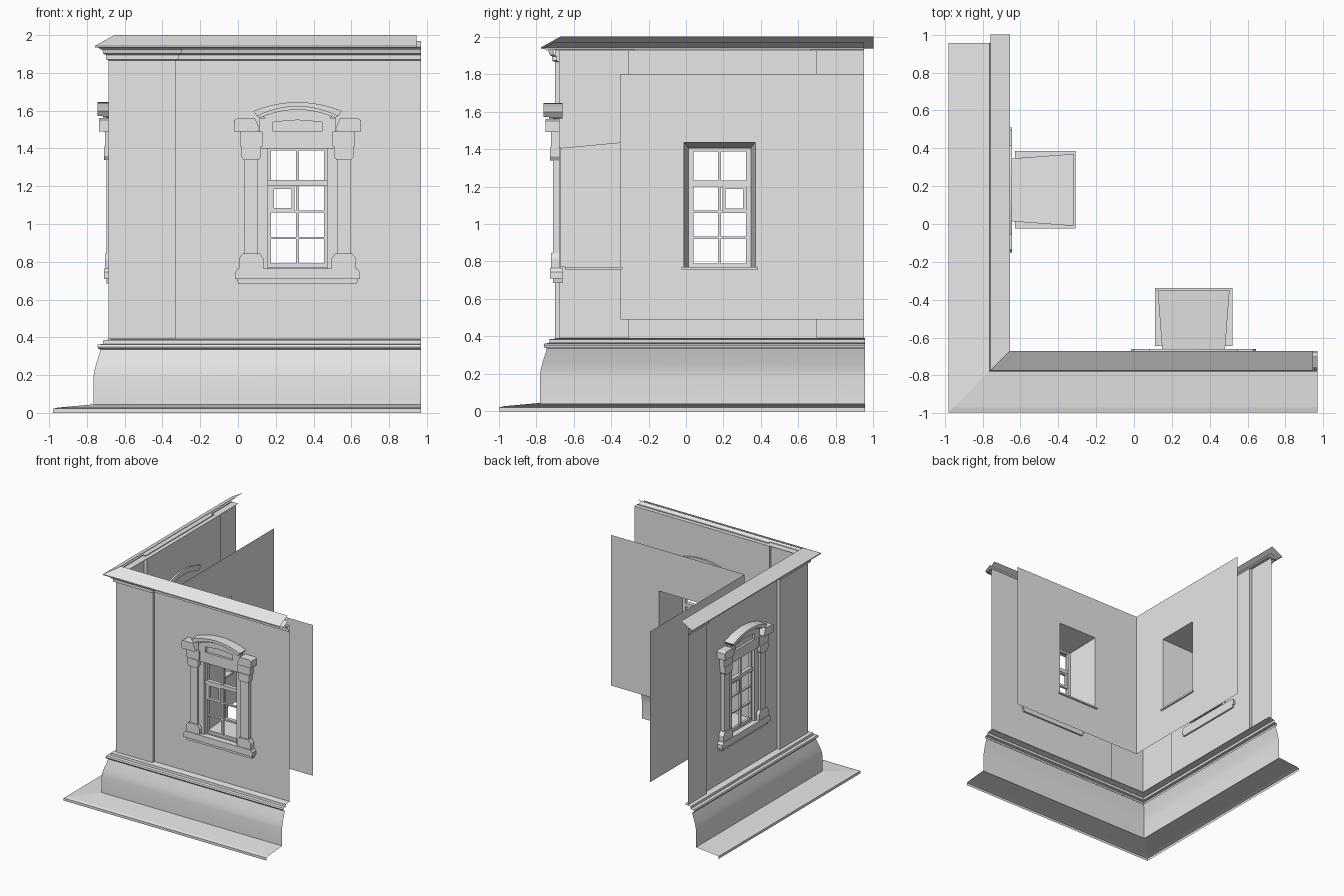
import bpy, bmesh, math
from mathutils import Vector

if "Cube" in bpy.data.objects:
    bpy.data.objects.remove(bpy.data.objects["Cube"])

plaster = bpy.data.materials.new("plaster grey")
plaster.use_nodes = True
GREY = (0.8, 0.8, 0.8, 1)
plaster.diffuse_color = GREY
plaster.node_tree.nodes["Principled BSDF"].inputs["Base Color"].default_value = GREY


def finish(name, bm, loc=(0, 0, 0), turn=0, smooth=False):
    mesh = bpy.data.meshes.new(name)
    bm.to_mesh(mesh)
    bm.free()
    mesh.materials.append(plaster)
    ob = bpy.data.objects.new(name, mesh)
    ob.location = loc
    ob.rotation_euler.z = turn
    bpy.context.collection.objects.link(ob)
    if smooth:
        bpy.ops.object.select_all(action='DESELECT')
        ob.select_set(True)
        bpy.context.view_layer.objects.active = ob
        bpy.ops.object.shade_smooth_by_angle(angle=math.radians(30))
    return ob


def sweep(name, path, profile, smooth=False):
    """Mitred sweep of (outward, height) points along a right-angled plan path."""
    bm = bmesh.new()
    pts = [Vector(p) for p in path]
    normals = []
    for a, b in zip(pts, pts[1:]):
        d = (b - a).normalized()
        normals.append(Vector((-d.y, d.x)))
    rows = []
    for i, p in enumerate(pts):
        near = normals[max(i - 1, 0):i + 1]
        off = near[0] if len(near) == 1 else near[0] + near[1]
        rows.append([bm.verts.new((p.x + off.x * d, p.y + off.y * d, z)) for d, z in profile])
    for r, s in zip(rows, rows[1:]):
        for k in range(len(profile) - 1):
            bm.faces.new((s[k], r[k], r[k + 1], s[k + 1]))
    bmesh.ops.reverse_faces(bm, faces=bm.faces)
    finish(name, bm, smooth=smooth)


def prism(bm, outline, w0, w1):
    """Extrude a (u, z) outline between two depths."""
    a = [bm.verts.new((u, w0, z)) for u, z in outline]
    b = [bm.verts.new((u, w1, z)) for u, z in outline]
    faces = [bm.faces.new(a), bm.faces.new(b[::-1])]
    n = len(a)
    for i in range(n):
        faces.append(bm.faces.new((a[i], b[i], b[(i + 1) % n], a[(i + 1) % n])))
    bmesh.ops.recalc_face_normals(bm, faces=faces)


def box(bm, u0, u1, z0, z1, w0, w1):
    prism(bm, [(u0, z0), (u1, z0), (u1, z1), (u0, z1)], w0, w1)


def ring(bm, outer, inner, w0, w1):
    """Four faces between two rectangles (u0, u1, z0, z1)."""
    def corners(r, w):
        u0, u1, z0, z1 = r
        return [bm.verts.new((u, w, z)) for u, z in ((u0, z0), (u1, z0), (u1, z1), (u0, z1))]
    a, b = corners(outer, w0), corners(inner, w1)
    for i in range(4):
        j = (i + 1) % 4
        bm.faces.new((a[i], a[j], b[j], b[i]))


def arc(top, bend, half, n=12):
    us = [half * (2 * i / n - 1) for i in range(n + 1)]
    return [(u, top - bend * u * u) for u in us]


def wall_bay(side, loc, turn, span, inner_span, depth):
    hole = (-0.165, 0.165, 0.77, 1.405)
    inner_hole = (-0.19, 0.19, 0.77, 1.435)

    bm = bmesh.new()
    ring(bm, (*span, 0.39, 1.925), hole, 0, 0)
    finish(side + "_outer_wall", bm, loc, turn)

    bm = bmesh.new()
    ring(bm, (*inner_span, 0.49, 1.8), inner_hole, depth, depth)
    bmesh.ops.reverse_faces(bm, faces=bm.faces)
    finish(side + "_inner_wall", bm, loc, turn)

    # splayed opening and inside sill
    bm = bmesh.new()
    ring(bm, hole, inner_hole, 0, depth)
    finish(side + "_window_reveal", bm, loc, turn)
    bm = bmesh.new()
    box(bm, -0.205, 0.205, 0.757, 0.771, 0.03, depth + 0.012)
    finish(side + "_inner_sill", bm, loc, turn)

    # window bars, transom and small vent sash
    bm = bmesh.new()
    for s in (-1, 1):
        box(bm, *sorted((s * 0.14, s * 0.166)), 0.77, 1.405, 0.008, 0.035)
    for z0, z1 in ((0.77, 0.79), (0.92, 0.932), (1.06, 1.072), (1.388, 1.405)):
        box(bm, -0.15, 0.15, z0, z1, 0.01, 0.03)
    box(bm, -0.008, 0.008, 0.78, 1.4, 0.006, 0.03)
    box(bm, -0.163, 0.163, 1.2, 1.232, -0.004, 0.03)
    for u in (-0.14, -0.031):
        box(bm, u, u + 0.016, 1.07, 1.2, 0.004, 0.026)
    for z in (1.07, 1.186):
        box(bm, -0.14, -0.015, z, z + 0.014, 0.004, 0.026)
    finish(side + "_window_frame", bm, loc, turn)

    # outside sill
    bm = bmesh.new()
    prism(bm, [(-0.315, 0.685), (0.315, 0.685), (0.32, 0.71), (-0.32, 0.71)], -0.035, 0.015)
    prism(bm, [(-0.33, 0.71), (0.33, 0.71), (0.33, 0.745), (0.315, 0.765),
               (-0.315, 0.765), (-0.33, 0.745)], -0.05, 0.015)
    finish(side + "_outer_sill", bm, loc, turn)

    # pilaster columns beside the window, with pedestal, capital and cap block
    bm = bmesh.new()
    for s in (-1, 1):
        def mirrored(pts):
            return [(s * u, z) for u, z in pts]
        c = 0.245
        prism(bm, mirrored([(c - 0.065, 0.765), (c + 0.065, 0.765), (c + 0.065, 0.815),
                            (c + 0.045, 0.845), (c - 0.045, 0.845), (c - 0.065, 0.815)]), -0.045, 0)
        box(bm, s * c - 0.037, s * c + 0.037, 0.84, 1.36, -0.035, 0)
        prism(bm, mirrored([(c - 0.04, 1.34), (c + 0.04, 1.34), (c + 0.053, 1.36),
                            (c + 0.053, 1.41), (c - 0.053, 1.41), (c - 0.053, 1.36)]), -0.05, 0)
        box(bm, *sorted((s * 0.185, s * 0.305)), 1.41, 1.49, -0.045, 0)
        prism(bm, mirrored([(0.2, 1.5), (0.215, 1.49), (0.335, 1.49),
                            (0.335, 1.55), (0.32, 1.56), (0.225, 1.56)]), -0.075, 0)
        # casing between column and opening
        box(bm, *sorted((s * 0.155, s * 0.21)), 0.765, 1.41, -0.018, 0.008)
    finish(side + "_window_columns", bm, loc, turn)

    # arched head with a recessed panel
    bm = bmesh.new()
    prism(bm, [(0.195, 1.4), (-0.195, 1.4)] + arc(1.612, 1.1, 0.195), -0.015, 0)
    box(bm, -0.195, 0.195, 1.4, 1.49, -0.035, 0)
    for s in (-1, 1):
        box(bm, *sorted((s * 0.13, s * 0.2)), 1.49, 1.56, -0.035, 0)
    prism(bm, [(0.13, 1.54), (0, 1.55), (-0.13, 1.54)] + arc(1.612, 1.1, 0.19), -0.035, 0)
    finish(side + "_window_head", bm, loc, turn)
    bm = bmesh.new()
    prism(bm, arc(1.645, 0.85, 0.235) + arc(1.622, 1.1, 0.215)[::-1], -0.085, 0.015)
    prism(bm, arc(1.622, 1.1, 0.215) + arc(1.605, 1.1, 0.195)[::-1], -0.055, 0.015)
    finish(side + "_arched_hood", bm, loc, turn)


# wall bays, each with its window
wall_bay("front", (0.315, -0.675, 0), 0, (-0.645, 0.655), (-0.635, 0.65), 0.325)
wall_bay("side", (-0.66, 0.18, 0), -math.pi / 2, (-0.52, 0.49), (-0.77, 0.53), 0.34)

# corner and end pilasters
FX, FY = -0.685, -0.70
WX, WY = -0.66, -0.675
corner = [(-0.33, WY), (-0.33, FY), (FX, FY), (FX, -0.31), (WX, -0.31)]
end = [(WX, 0.70), (FX, 0.70), (FX, 0.95)]
sweep("corner_pilaster", corner, [(0, 0.39), (0, 1.925)])
sweep("end_pilaster", end, [(0, 0.39), (0, 1.925)])

# cornice: lower moulding follows the pilasters, eaves and cap run straight
sweep("cornice_moulding", [(0.97, WY)] + corner + end,
      [(0, 1.865), (0.015, 1.872), (0.015, 1.895), (0.028, 1.902), (0.036, 1.93)])
sweep("eaves", [(0.97, FY), (FX, FY), (FX, 0.95)],
      [(-0.025, 1.925), (0.042, 1.925), (0.062, 1.938), (0, 1.97)])
sweep("cap_flashing", [(0.945, FY), (FX, FY), (FX, 1.0)],
      [(0.06, 1.935), (0.073, 1.935), (0.073, 1.943), (-0.03, 2.0)])

# plinth, its top moulding and the ground apron
base = [(0.97, FY), (FX, FY), (FX, 0.955)]
sweep("plinth", base,
      [(0.08, 0.04), (0.08, 0.19), (0.076, 0.22), (0.066, 0.26), (0.042, 0.335)], smooth=True)
sweep("plinth_moulding", base,
      [(0.042, 0.335), (0.055, 0.34), (0.06, 0.35), (0.055, 0.362), (0.03, 0.365),
       (0.028, 0.385), (-0.03, 0.392)])
sweep("ground_apron", base, [(0.295, 0), (0.295, 0.022), (0.27, 0.028), (0.08, 0.045)])
